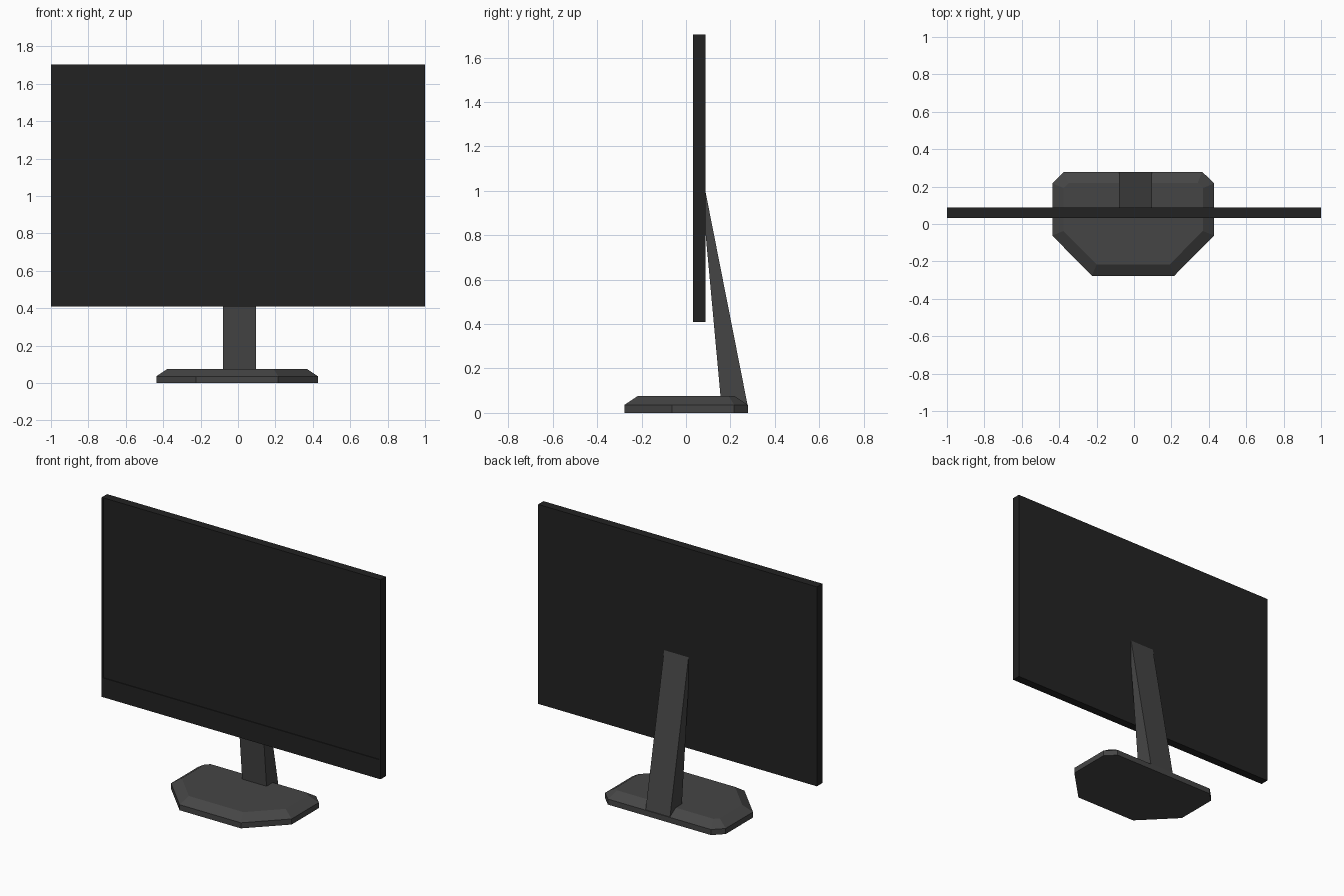
import bpy, bmesh

if "Cube" in bpy.data.objects:
    bpy.data.objects.remove(bpy.data.objects["Cube"])


def material(name, value):
    m = bpy.data.materials.new(name)
    m.diffuse_color = (value, value, value, 1)
    m.use_nodes = True
    m.node_tree.nodes["Principled BSDF"].inputs["Base Color"].default_value = m.diffuse_color
    return m


black = material("screen black", 0.0165)
grey = material("stand grey", 0.060)


def finish(bm, name, mat):
    bmesh.ops.recalc_face_normals(bm, faces=bm.faces[:])
    mesh = bpy.data.meshes.new(name)
    bm.to_mesh(mesh)
    bm.free()
    mesh.materials.append(mat)
    obj = bpy.data.objects.new(name, mesh)
    bpy.context.collection.objects.link(obj)
    return obj


def prism(points, offset):
    """Extrude a polygon by an offset; returns bmesh and the moved cap."""
    bm = bmesh.new()
    face = bm.faces.new([bm.verts.new(p) for p in points])
    out = bmesh.ops.extrude_face_region(bm, geom=[face], use_keep_orig=True)
    verts = [g for g in out["geom"] if isinstance(g, bmesh.types.BMVert)]
    cap = [g for g in out["geom"] if isinstance(g, bmesh.types.BMFace)][0]
    bmesh.ops.translate(bm, verts=verts, vec=offset)
    bmesh.ops.recalc_face_normals(bm, faces=bm.faces[:])
    return bm, cap


# Monitor housing with a slightly recessed display and a taller lower bezel
bm, front = prism([(-1, 0.087, 0.41), (1, 0.087, 0.41),
                   (1, 0.087, 1.703), (-1, 0.087, 1.703)], (0, -0.055, 0))
bmesh.ops.inset_region(bm, faces=[front], thickness=0.012)
for v in front.verts:
    if v.co.z < 1:
        v.co.z = 0.535
out = bmesh.ops.inset_region(bm, faces=[front], thickness=0.0005)
for v in front.verts:
    v.co.y += 0.004
finish(bm, "monitor_panel", black)

# Foot: eight-sided plate with a sloping upper rim
bm, top = prism([(-0.437, -0.062, 0), (-0.225, -0.277, 0), (0.215, -0.277, 0),
                 (0.428, -0.062, 0), (0.428, 0.217, 0), (0.365, 0.279, 0),
                 (-0.375, 0.279, 0), (-0.437, 0.217, 0)], (0, 0, 0.036))
bmesh.ops.inset_region(bm, faces=[top], thickness=0.06, use_even_offset=True)
for v in top.verts:
    v.co.z = 0.076
finish(bm, "stand_foot", grey)

# Leaning neck: wedge profile pushed across the width
bm, _ = prism([(-0.079, 0.087, 1.0), (-0.079, 0.087, 0.82),
               (-0.079, 0.159, 0.036), (-0.079, 0.277, 0.036)], (0.175, 0, 0))
finish(bm, "stand_neck", grey)
